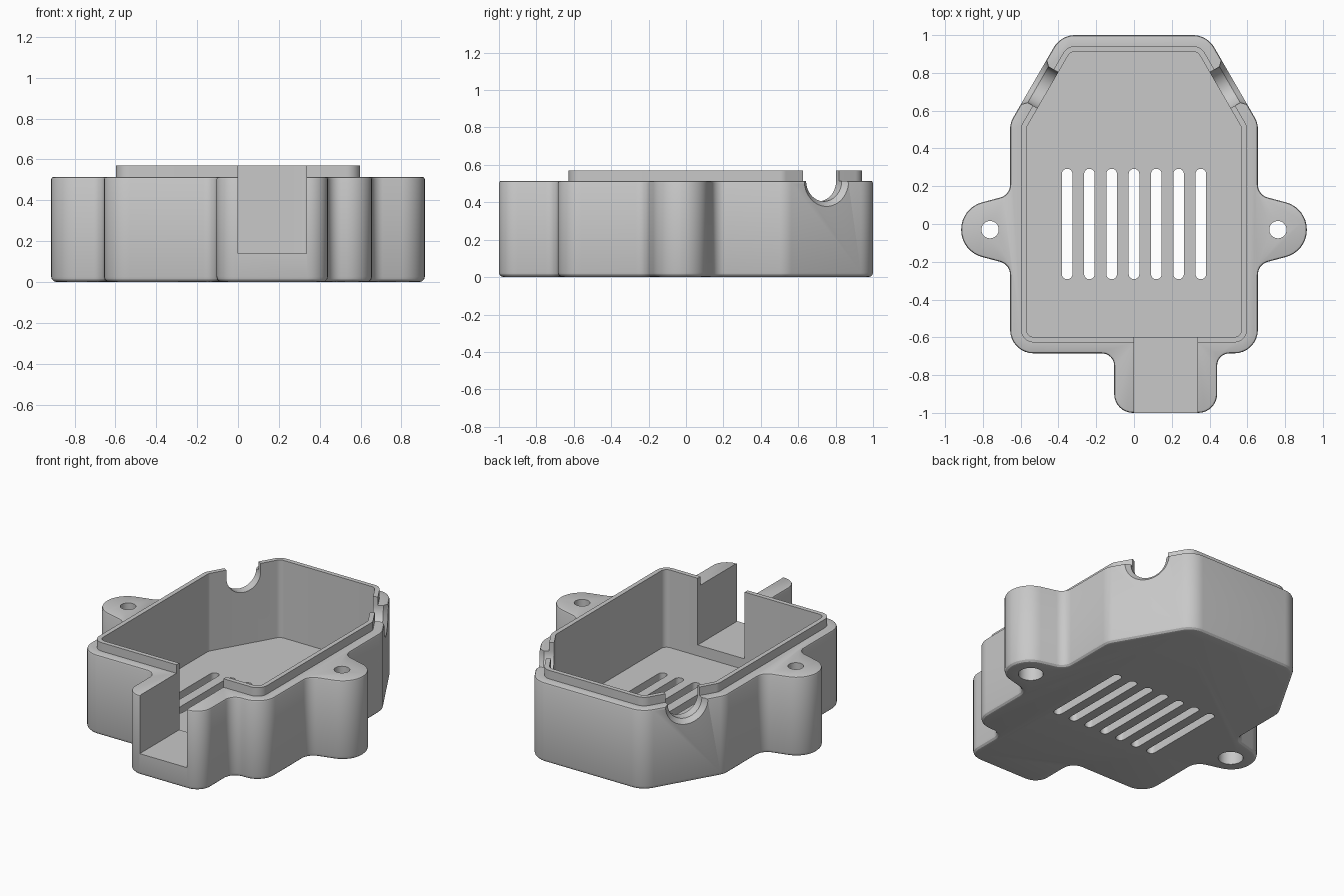
import bpy, bmesh, math
from mathutils import Vector

if "Cube" in bpy.data.objects:
    bpy.data.objects.remove(bpy.data.objects["Cube"], do_unlink=True)

BODY_TOP, LIP_TOP, FLOOR, WALL = 0.515, 0.57, 0.07, 0.087

grey = bpy.data.materials.new("plain grey")
grey.use_nodes = True
colour = (0.58, 0.58, 0.58, 1)
grey.diffuse_color = colour
grey.node_tree.nodes["Principled BSDF"].inputs["Base Color"].default_value = colour


def outline(corners, inset=0.0, seg=8):
    """Counter-clockwise polygon with rounded corners (x, y, radius), moved inward."""
    pts, n = [], len(corners)
    for i in range(n):
        p = Vector(corners[i][:2])
        a = (p - Vector(corners[i - 1][:2])).normalized()
        b = (Vector(corners[(i + 1) % n][:2]) - p).normalized()
        turn = math.atan2(a.x * b.y - a.y * b.x, a.dot(b))
        side = math.copysign(1, turn)
        na, nb = Vector((-a.y, a.x)), Vector((-b.y, b.x))
        p = p + (na + nb) * inset / (1 + na.dot(nb))
        r = max(corners[i][2] - side * inset, 0.005)
        start = p - a * r * math.tan(abs(turn) / 2)
        centre = start + na * r * side
        base = math.atan2(start.y - centre.y, start.x - centre.x)
        for k in range(seg + 1):
            t = base + turn * k / seg
            pts.append(centre + Vector((math.cos(t), math.sin(t))) * r)
    return pts


def loft(name, rings):
    """Closed solid through a stack of matching rings."""
    bm = bmesh.new()
    rows = [[bm.verts.new(p) for p in ring] for ring in rings]
    n = len(rows[0])
    for low, high in zip(rows, rows[1:]):
        for i in range(n):
            j = (i + 1) % n
            bm.faces.new((low[i], low[j], high[j], high[i]))
    bm.faces.new(rows[0][::-1])
    bm.faces.new(rows[-1])
    bmesh.ops.recalc_face_normals(bm, faces=bm.faces[:])
    if bm.calc_volume(signed=True) < 0:
        bmesh.ops.reverse_faces(bm, faces=bm.faces[:])
    mesh = bpy.data.meshes.new(name)
    bm.to_mesh(mesh)
    bm.free()
    mesh.materials.append(grey)
    obj = bpy.data.objects.new(name, mesh)
    bpy.context.collection.objects.link(obj)
    return obj


def at(points, z):
    return [(p.x, p.y, z) for p in points]


def prism(name, points, z0, z1):
    return loft(name, [at(points, z0), at(points, z1)])


def disc(x, y, r, n=32):
    return [Vector((x + r * math.cos(math.tau * k / n), y + r * math.sin(math.tau * k / n)))
            for k in range(n)]


def box(x0, x1, y0, y1):
    return [Vector(p) for p in ((x0, y0), (x1, y0), (x1, y1), (x0, y1))]


def combine(target, other, operation):
    """Apply a boolean and discard the helper."""
    other.hide_render = True
    mod = target.modifiers.new(operation.lower(), "BOOLEAN")
    mod.operation, mod.solver, mod.object = operation, "EXACT", other
    bpy.context.view_layer.objects.active = target
    bpy.ops.object.modifier_apply(modifier=mod.name)
    bpy.data.objects.remove(other, do_unlink=True)


def mirrored(half):
    return half + [(-x, y, r) for x, y, r in reversed(half)]


# Outlines: tapered box, and the same with screw ears and cable tab
front = (0.656, -0.685, 0.125)
taper = [(0.656, 0.535, 0.125), (0.387, 1.0, 0.13)]
ear = [(0.656, -0.214, 0.07), (0.915, -0.145, 0.148),
       (0.915, 0.085, 0.148), (0.656, 0.154, 0.07)]
tab = [(-0.105, -0.685, 0.065), (-0.105, -1, 0.1), (0.44, -1, 0.1), (0.44, -0.685, 0.065)]
plain = mirrored([front] + taper)
full = tab + mirrored([front] + ear + taper)

# Case body with rounded bottom and top edges, listed upward as height and inset
levels = []
for k in (3, 2, 1, 0):
    t = math.radians(30 * k)
    levels.append((0.026 * (1 - math.sin(t)), 0.026 * (1 - math.cos(t))))
for k in (0, 1, 2):
    t = math.radians(45 * k)
    levels.append((BODY_TOP - 0.012 * (1 - math.sin(t)), 0.012 * (1 - math.cos(t))))
case = loft("vented_case", [at(outline(full, inset), z) for z, inset in levels])

# Raised locating lip, then the hollow inside
combine(case, prism("lip", outline(plain, 0.058), 0.3, LIP_TOP), "UNION")
combine(case, prism("cavity", outline(plain, WALL), FLOOR, 0.8), "DIFFERENCE")

# Cable channel through the front tab
combine(case, prism("channel", box(0, 0.335, -1.1, -0.55), 0.14, 0.8), "DIFFERENCE")

# Vent slots in the floor
for i in range(-3, 4):
    x, w, h = i * 0.118, 0.028, 0.292
    slot = outline([(x - w, -h, w - 0.001), (x + w, -h, w - 0.001),
                    (x + w, h, w - 0.001), (x - w, h, w - 0.001)])
    combine(case, prism("slot", slot, -0.1, 0.12), "DIFFERENCE")

for side in (-1, 1):
    # Screw hole, counterbored from below
    combine(case, prism("hole", disc(side * 0.762, -0.03, 0.046), -0.1, 0.8), "DIFFERENCE")
    combine(case, prism("counterbore", disc(side * 0.762, -0.03, 0.073), -0.1, 0.25), "DIFFERENCE")

    # Round cable notch with a flared mouth in the slanted wall
    rings = []
    for depth, r in ((-0.02, 0.157), (0.027, 0.11), (0.14, 0.11)):
        profile = [(-r, 0.8)]
        profile += [(-r * math.cos(math.pi * k / 24), BODY_TOP - r * math.sin(math.pi * k / 24))
                    for k in range(25)]
        profile.append((r, 0.8))
        rings.append([(side * (0.531 - 0.866 * depth - 0.5 * u),
                       0.751 - 0.5 * depth + 0.866 * u, z) for u, z in profile])
    combine(case, loft("notch", rings), "DIFFERENCE")

# Smooth curved walls, keep crisp edges
bpy.ops.object.select_all(action="DESELECT")
case.select_set(True)
bpy.context.view_layer.objects.active = case
bpy.ops.object.shade_smooth_by_angle(angle=math.radians(28))
